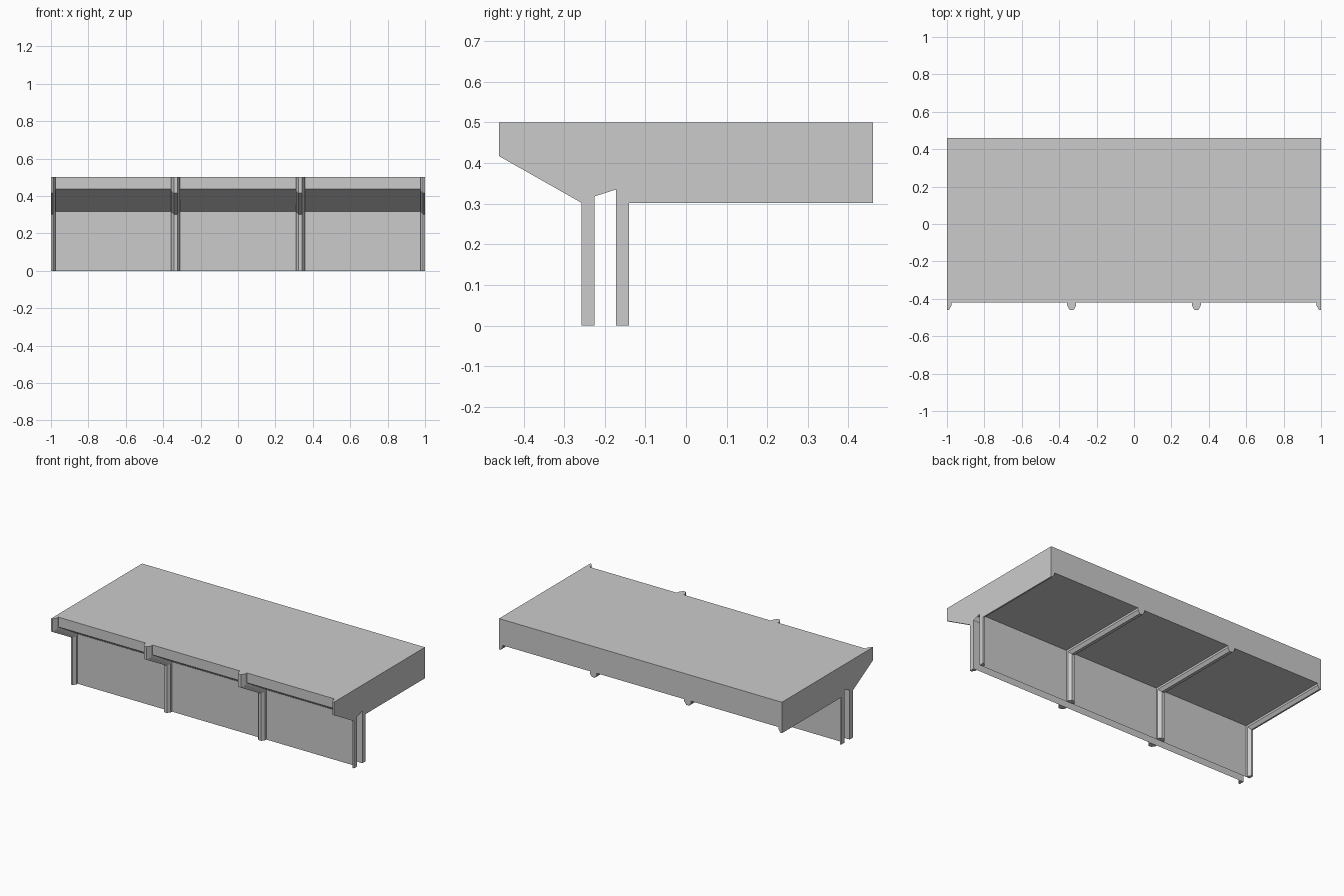
import bpy
import bmesh

cube = bpy.data.objects.get("Cube")
if cube:
    bpy.data.objects.remove(cube, do_unlink=True)

# One plain concrete material
concrete = bpy.data.materials.new("light grey concrete")
concrete.use_nodes = True
GREY = (0.6, 0.6, 0.6, 1)
concrete.diffuse_color = GREY
concrete.node_tree.nodes["Principled BSDF"].inputs["Base Color"].default_value = GREY

# Paths in (y, z): surface of the shell, and the raised outline of the ribs
FRONT = [(-0.225, 0), (-0.225, 0.318), (-0.42, 0.437), (-0.42, 0.5)]
FRONT_RIB = [(-0.257, 0), (-0.257, 0.302), (-0.46, 0.417), (-0.46, 0.5)]
BACK = [(0.46, 0.335), (-0.172, 0.335), (-0.172, 0)]
BACK_RIB = [(0.46, 0.302), (-0.14, 0.302), (-0.14, 0)]
TOP_BACK = (0.46, 0.5)

# Rib cross-sections: (sideways offset, share of full height)
FULL = [(-0.024, 0), (-0.024, 0.4), (-0.01, 1), (0.01, 1), (0.024, 0.4), (0.024, 0)]
HALF = [(0, 0), (0, 1), (0.01, 1), (0.024, 0.4), (0.024, 0)]


def finish(bm, name):
    bmesh.ops.recalc_face_normals(bm, faces=bm.faces)
    mesh = bpy.data.meshes.new(name)
    bm.to_mesh(mesh)
    bm.free()
    mesh.materials.append(concrete)
    obj = bpy.data.objects.new(name, mesh)
    bpy.context.collection.objects.link(obj)
    return obj


def loft(bm, rings):
    """Join neighbouring open rows of points with quads."""
    rows = [[bm.verts.new(p) for p in ring] for ring in rings]
    for a, b in zip(rows, rows[1:]):
        for i in range(len(a) - 1):
            bm.faces.new((a[i], a[i + 1], b[i + 1], b[i]))
    return rows


def rib(name, base, outer, x, section, side=1):
    bm = bmesh.new()
    rings = []
    for (y0, z0), (y1, z1) in zip(base, outer):
        rings.append([(x + side * dx, y0 + (y1 - y0) * f, z0 + (z1 - z0) * f)
                      for dx, f in section])
    rows = loft(bm, rings)
    for row in (rows[0], rows[-1]):
        bm.faces.new(row)
    return finish(bm, name)


# Hollow deck and double wall, open along the foot and the wall ends
bm = bmesh.new()
profile = FRONT + [TOP_BACK] + BACK
rows = loft(bm, [[(x, y, z) for y, z in profile] for x in (-1, 1)])
for row in rows:
    bm.faces.new(row[1:-1])
finish(bm, "deck_and_wall")

# Chamfered ribs: whole ones at the thirds, halves at both ends
PLACES = [("right_end", -1, HALF, 1), ("right_middle", -1 / 3, FULL, 1),
          ("left_middle", 1 / 3, FULL, 1), ("left_end", 1, HALF, -1)]
for label, x, section, side in PLACES:
    rib("front_rib_" + label, FRONT, FRONT_RIB, x, section, side)
    rib("under_rib_" + label, BACK, BACK_RIB, x, section, side)
